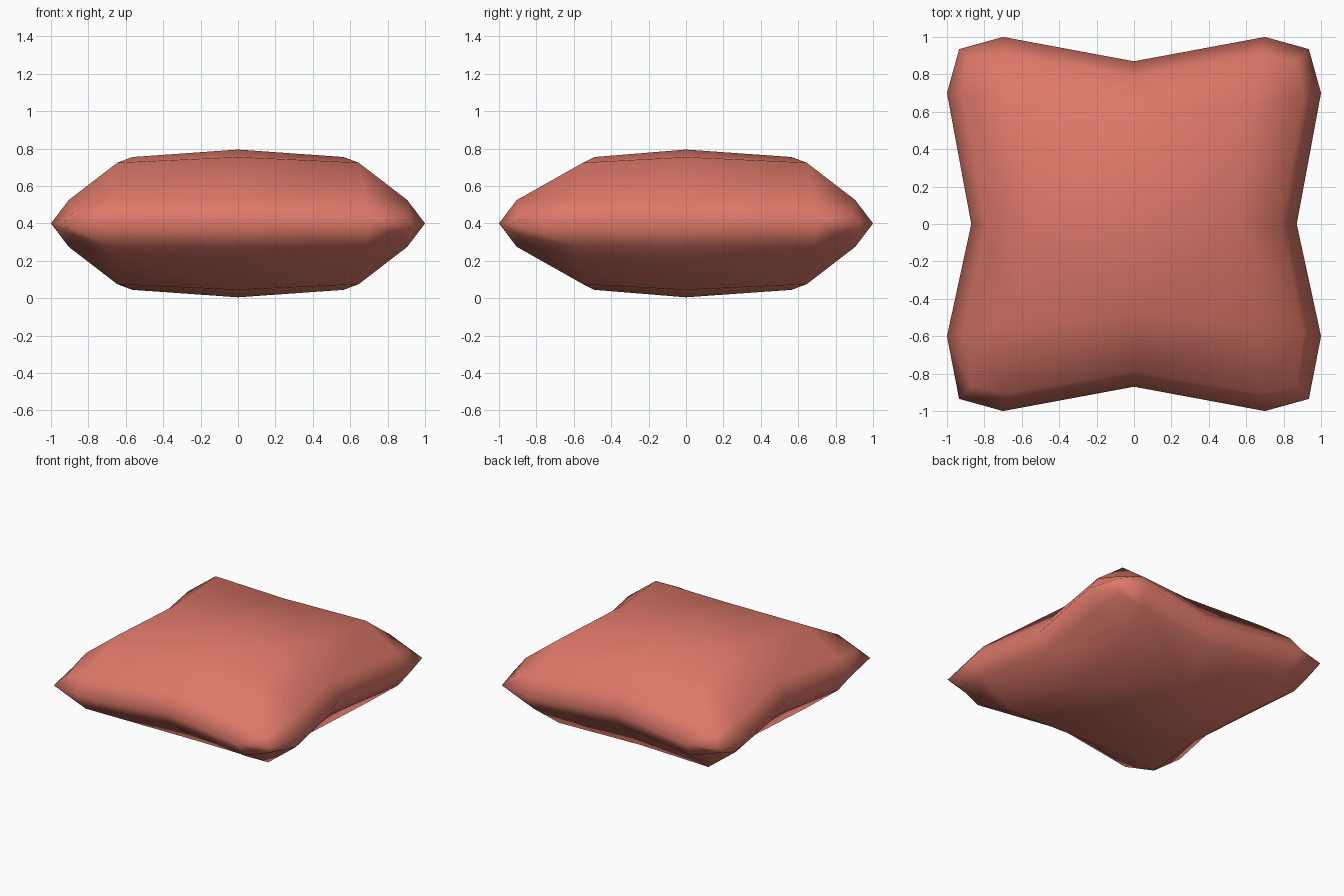
import bpy, bmesh

if "Cube" in bpy.data.objects:
    bpy.data.objects.remove(bpy.data.objects["Cube"])

mat = bpy.data.materials.new("coral fabric")
mat.diffuse_color = (0.72, 0.19, 0.14, 1)
mat.use_nodes = True
mat.node_tree.nodes["Principled BSDF"].inputs["Base Color"].default_value = mat.diffuse_color

MID = 0.4


def ring(tip, side_back, side_front, mid, corner):
    """16-point cushion outline, pinched in the middle of each side."""
    a, f, b = tip[0], side_front, side_back
    t = tip[1]
    return [(corner, corner), (t, a), (0, mid), (-t, a), (-corner, corner),
            (-a, b), (-mid, 0), (-a, -f), (-corner, -corner),
            (-t, -a), (0, -mid), (t, -a), (corner, -corner),
            (a, -f), (mid, 0), (a, b)]


bm = bmesh.new()
seam = [bm.verts.new((x, y, MID)) for x, y in ring((1, 0.7), 0.7, 0.6, 0.87, 0.935)]
for s in (1, -1):
    # rounded shoulder just inside the seam
    sh = [bm.verts.new((x, y, MID + s * (0.07 if i % 4 == 0 and i % 8 != 2 and abs(x) == abs(y) else 0.125)))
          for i, (x, y) in enumerate(ring((0.905, 0.68), 0.68, 0.58, 0.79, 0.87))]
    # flatter crown
    crown = [bm.verts.new((x, y, MID + s * h)) for x, y, h in
             [(0.645, 0.645, 0.325), (0, 0.565, 0.355), (-0.645, 0.645, 0.325),
              (-0.565, 0, 0.355), (-0.645, -0.55, 0.325), (0, -0.49, 0.355),
              (0.645, -0.55, 0.325), (0.565, 0, 0.355)]]
    top = bm.verts.new((0, 0, MID + s * 0.395))
    for i in range(16):
        j = (i + 1) % 16
        bm.faces.new((seam[i], seam[j], sh[j], sh[i]))
    for c in range(4):
        k = 4 * c
        # corner patch, then the two side panels leading from it
        bm.faces.new((sh[k - 1], sh[k], sh[k + 1], crown[2 * c]))
        bm.faces.new((sh[k + 1], sh[k + 2], crown[2 * c + 1], crown[2 * c]))
        bm.faces.new((sh[k + 2], sh[k + 3], crown[(2 * c + 2) % 8], crown[2 * c + 1]))
        bm.faces.new((crown[2 * c - 1], crown[2 * c], crown[2 * c + 1], top))
bmesh.ops.recalc_face_normals(bm, faces=bm.faces)
for f in bm.faces:
    f.smooth = True
me = bpy.data.meshes.new("cushion")
bm.to_mesh(me)
bm.free()
me.materials.append(mat)
bpy.context.collection.objects.link(bpy.data.objects.new("cushion", me))
